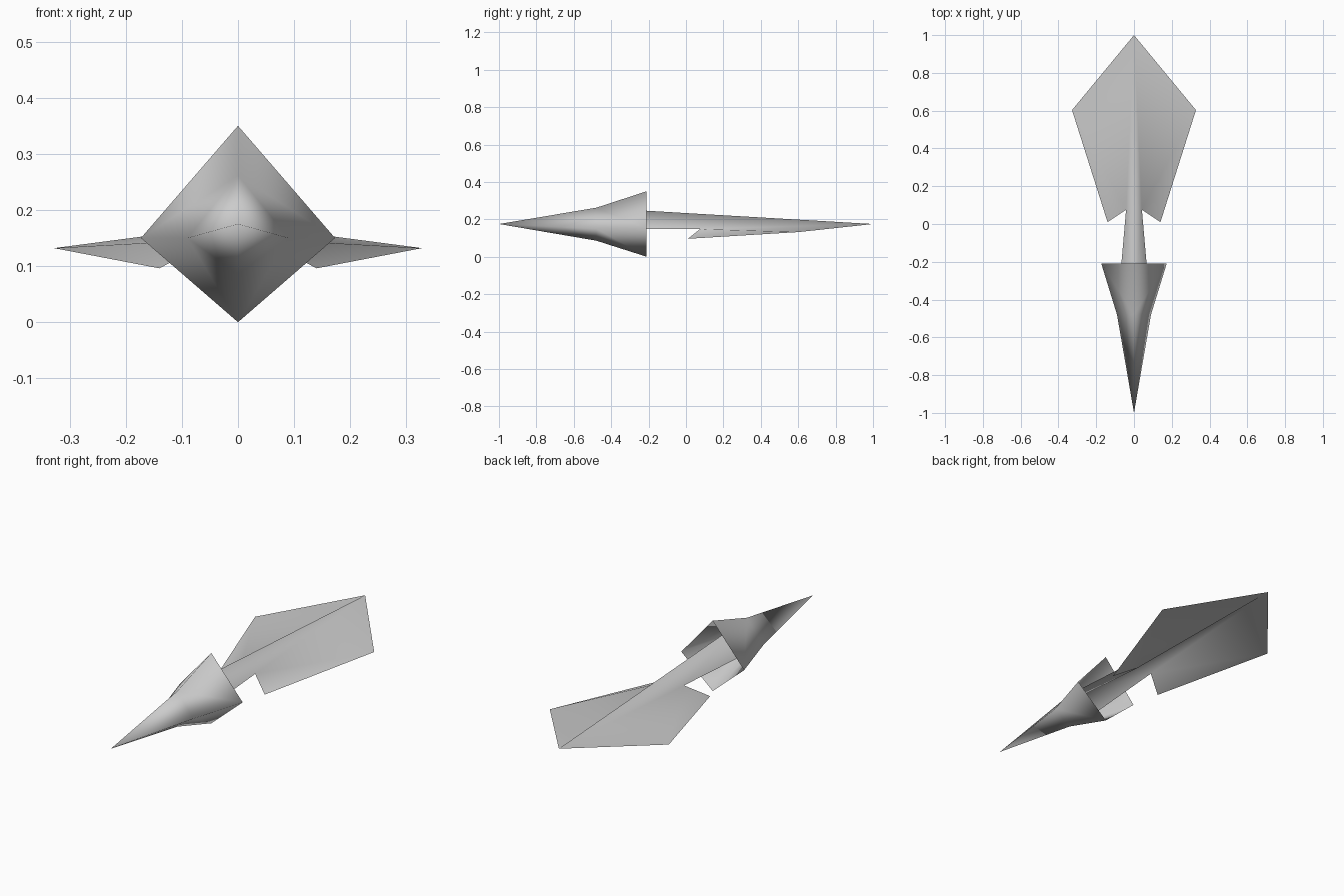
import bpy

cube = bpy.data.objects.get("Cube")
if cube:
    bpy.data.objects.remove(cube, do_unlink=True)

# One plain grey for the whole craft
grey = bpy.data.materials.new("light_grey")
grey.use_nodes = True
colour = (0.6, 0.6, 0.6, 1)
grey.diffuse_color = colour
grey.node_tree.nodes["Principled BSDF"].inputs["Base Color"].default_value = colour


def half_part(name, verts, faces):
    """Make the +x half of a part and mirror it across the ridge."""
    mesh = bpy.data.meshes.new(name)
    mesh.from_pydata(verts, [], faces)
    mesh.materials.append(grey)
    mesh.shade_smooth()
    obj = bpy.data.objects.new(name, mesh)
    bpy.context.collection.objects.link(obj)
    mirror = obj.modifiers.new("mirror", 'MIRROR')
    mirror.use_clip = True
    mirror.merge_threshold = 0.0005
    return obj


# Arrow head: tip, shoulder and open flared rim, each a diamond section
TIP = (0, -1, 0.175)
sections = [  # y, half width, side z, top z, bottom z
    (-0.48, 0.09, 0.15, 0.262, 0.086),
    (-0.21, 0.173, 0.15, 0.35, 0.0),
]
verts = [TIP]
for y, w, side, top, bottom in sections:
    verts += [(0, y, top), (w, y, side), (0, y, bottom)]
half_part("arrow_head", verts, [
    (0, 2, 1), (0, 3, 2),              # nose
    (1, 2, 5, 4), (2, 3, 6, 5),        # flared skirt
])

# Tail: roof-shaped boom running from the shoulder into two drooping fins
tail = [
    (0, -0.48, 0.262),       # 0 ridge at shoulder
    (0.09, -0.48, 0.15),     # 1 eave at shoulder
    (0.042, 0.075, 0.148),   # 2 fin root notch
    (0, 1, 0.175),           # 3 tail point
    (0.328, 0.603, 0.132),   # 4 fin corner
    (0.14, 0.01, 0.096),     # 5 fin front point
    (0, 0.075, 0.229),       # 6 ridge above notch
]
half_part("tail_boom_and_fins", tail, [
    (0, 1, 2, 6), (6, 2, 3),           # boom roof
    (2, 4, 3), (2, 5, 4),              # fin
])
